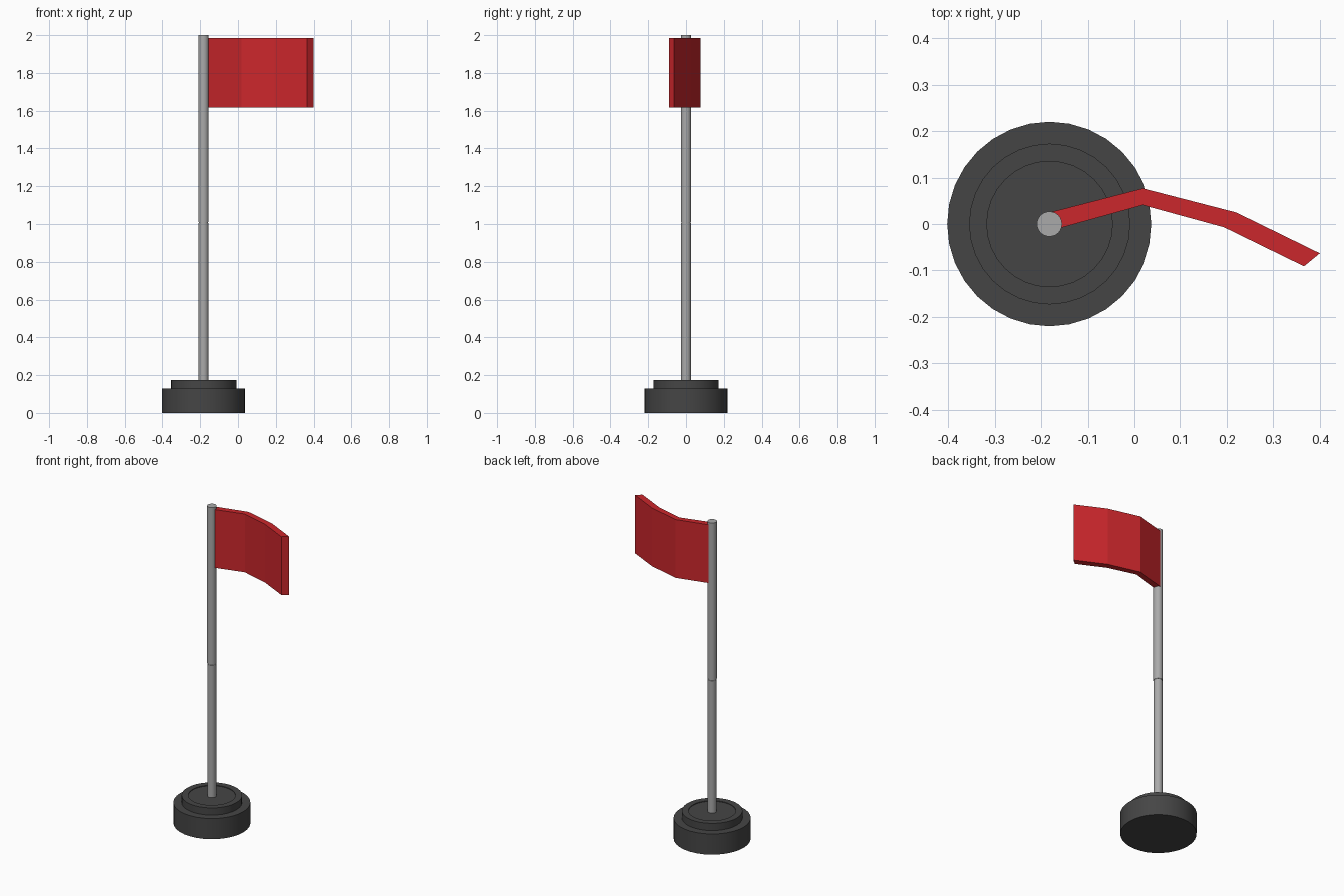
import bpy, bmesh, math

if "Cube" in bpy.data.objects:
    bpy.data.objects.remove(bpy.data.objects["Cube"])

CX = -0.182  # pole axis


def material(name, rgb):
    m = bpy.data.materials.new(name)
    m.diffuse_color = (*rgb, 1)
    m.use_nodes = True
    m.node_tree.nodes["Principled BSDF"].inputs["Base Color"].default_value = m.diffuse_color
    return m


def finish(name, bm, mat, smooth=False):
    bmesh.ops.recalc_face_normals(bm, faces=bm.faces)
    me = bpy.data.meshes.new(name)
    bm.to_mesh(me)
    bm.free()
    me.materials.append(mat)
    ob = bpy.data.objects.new(name, me)
    bpy.context.collection.objects.link(ob)
    if smooth:
        bpy.ops.object.select_all(action='DESELECT')
        ob.select_set(True)
        bpy.context.view_layer.objects.active = ob
        bpy.ops.object.shade_smooth_by_angle(angle=math.radians(30))
    return ob


def lathe(name, profile, sides, mat):
    """Turn (radius, height) rings around the pole axis and cap both ends."""
    bm = bmesh.new()
    rings = []
    for r, z in profile:
        rings.append([bm.verts.new((CX + r * math.cos(2 * math.pi * i / sides),
                                    r * math.sin(2 * math.pi * i / sides), z))
                      for i in range(sides)])
    for a, b in zip(rings, rings[1:]):
        for i in range(sides):
            j = (i + 1) % sides
            bm.faces.new((a[i], a[j], b[j], b[i]))
    bm.faces.new(rings[0][::-1])
    bm.faces.new(rings[-1])
    return finish(name, bm, mat, True)


rubber = material("dark_rubber", (0.06, 0.06, 0.06))
metal = material("grey_metal", (0.4, 0.4, 0.4))
cloth = material("red_cloth", (0.6, 0.02, 0.025))

# Weighted foot: wide disc, narrower collar and a slightly sunken top
lathe("base", [(0.22, 0), (0.22, 0.13), (0.173, 0.13), (0.173, 0.175),
               (0.135, 0.175), (0.135, 0.171)], 32, rubber)

# Two-section pole with a fine joint at mid height
lathe("pole", [(0.026, 0.16), (0.026, 1.005), (0.024, 1.005), (0.024, 1.011),
               (0.027, 1.011), (0.027, 2.0)], 24, metal)

# Flag: bent strip outline seen from above, extruded upward
outline = [(-0.182, 0.025), (0.019, 0.077), (0.22, 0.025), (0.40, -0.063),
           (0.366, -0.091), (0.194, -0.007), (0.019, 0.041), (-0.182, -0.015)]
bm = bmesh.new()
low = [bm.verts.new((x, y, 1.618)) for x, y in outline]
high = [bm.verts.new((x, y, 1.985)) for x, y in outline]
n = len(outline)
for i in range(n):
    j = (i + 1) % n
    bm.faces.new((low[i], low[j], high[j], high[i]))
for i in range(n // 2 - 1):
    for ring in (low, high):
        bm.faces.new((ring[i], ring[i + 1], ring[n - 2 - i], ring[n - 1 - i]))
finish("flag", bm, cloth)
